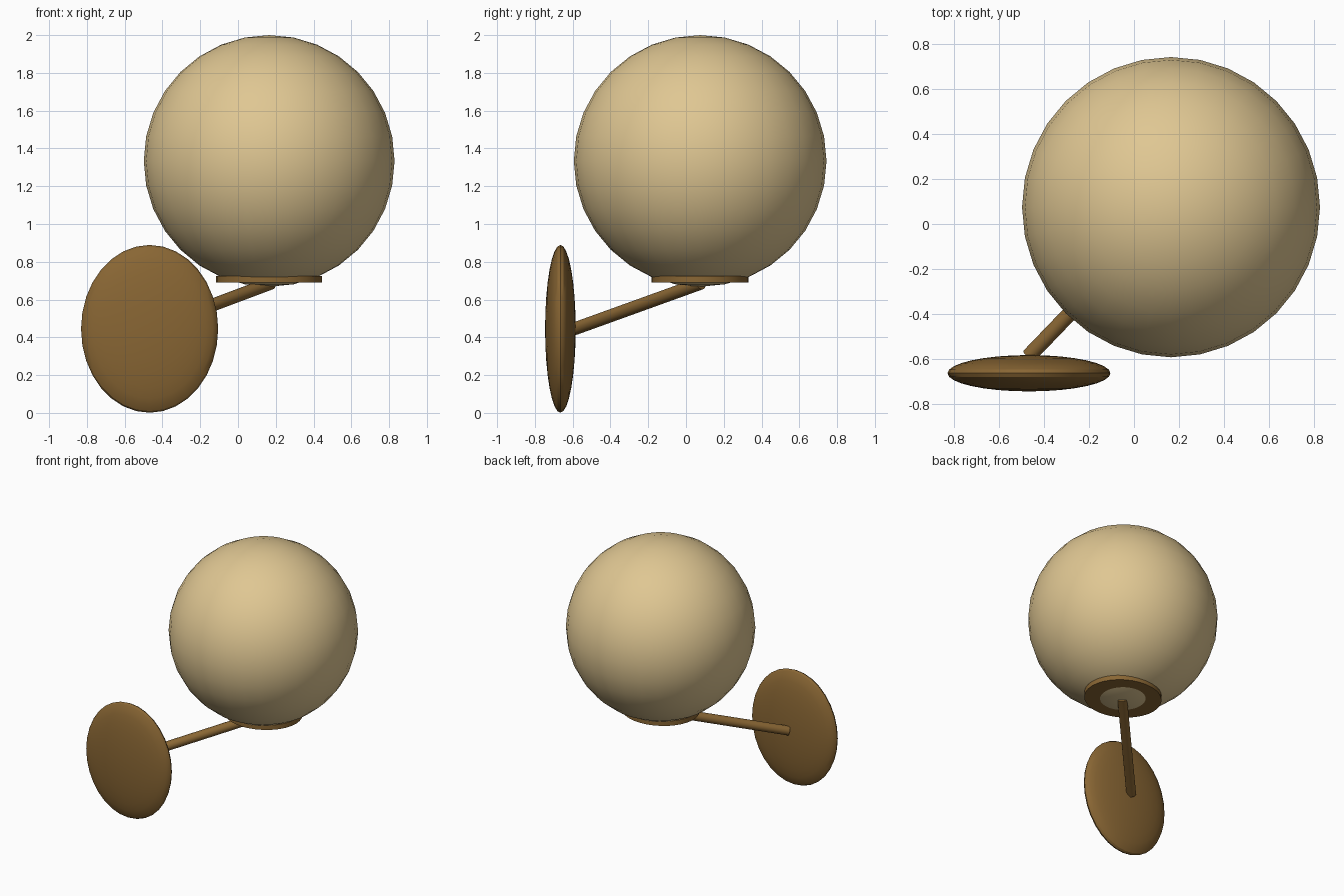
import bpy
import math
from mathutils import Vector

cube = bpy.data.objects.get("Cube")
if cube:
    bpy.data.objects.remove(cube, do_unlink=True)


def material(name, rgb):
    mat = bpy.data.materials.new(name)
    mat.use_nodes = True
    color = (*rgb, 1.0)
    mat.diffuse_color = color
    mat.node_tree.nodes["Principled BSDF"].inputs["Base Color"].default_value = color
    return mat


def finish(name, mat, scale=(1, 1, 1)):
    """Name, scale, colour and smooth the active object."""
    obj = bpy.context.object
    obj.name = name
    obj.scale = scale
    obj.data.materials.append(mat)
    bpy.ops.object.transform_apply(location=False, rotation=True, scale=True)
    bpy.ops.object.shade_smooth_by_angle(angle=math.radians(30))
    return obj


cream = material("cream glass", (0.74, 0.57, 0.29))
bronze = material("bronze", (0.25, 0.133, 0.034))

# Globe shade
bpy.ops.mesh.primitive_uv_sphere_add(segments=32, ring_count=16, radius=1,
                                     location=(0.165, 0.075, 1.334))
finish("globe_shade", cream, (0.664, 0.669, 0.666))

# Oval collar around the foot of the globe
bpy.ops.mesh.primitive_cylinder_add(vertices=32, radius=1, depth=0.036,
                                    location=(0.165, 0.075, 0.708))
finish("collar", bronze, (0.281, 0.257, 1))

# Lens-shaped oval wall plate, poles pointing front and back
bpy.ops.mesh.primitive_uv_sphere_add(segments=32, ring_count=16, radius=1,
                                     location=(-0.468, -0.665, 0.445),
                                     rotation=(math.pi / 2, 0, 0))
finish("wall_plate", bronze, (0.363, 0.444, 0.081))

# Slanted arm from the plate to the collar
start = Vector((-0.468, -0.588, 0.446))
end = Vector((0.175, 0.08, 0.687))
axis = end - start
bpy.ops.mesh.primitive_cylinder_add(vertices=24, radius=0.034, depth=axis.length,
                                    location=(start + end) / 2,
                                    rotation=axis.to_track_quat('Z', 'Y').to_euler())
finish("arm", bronze)
